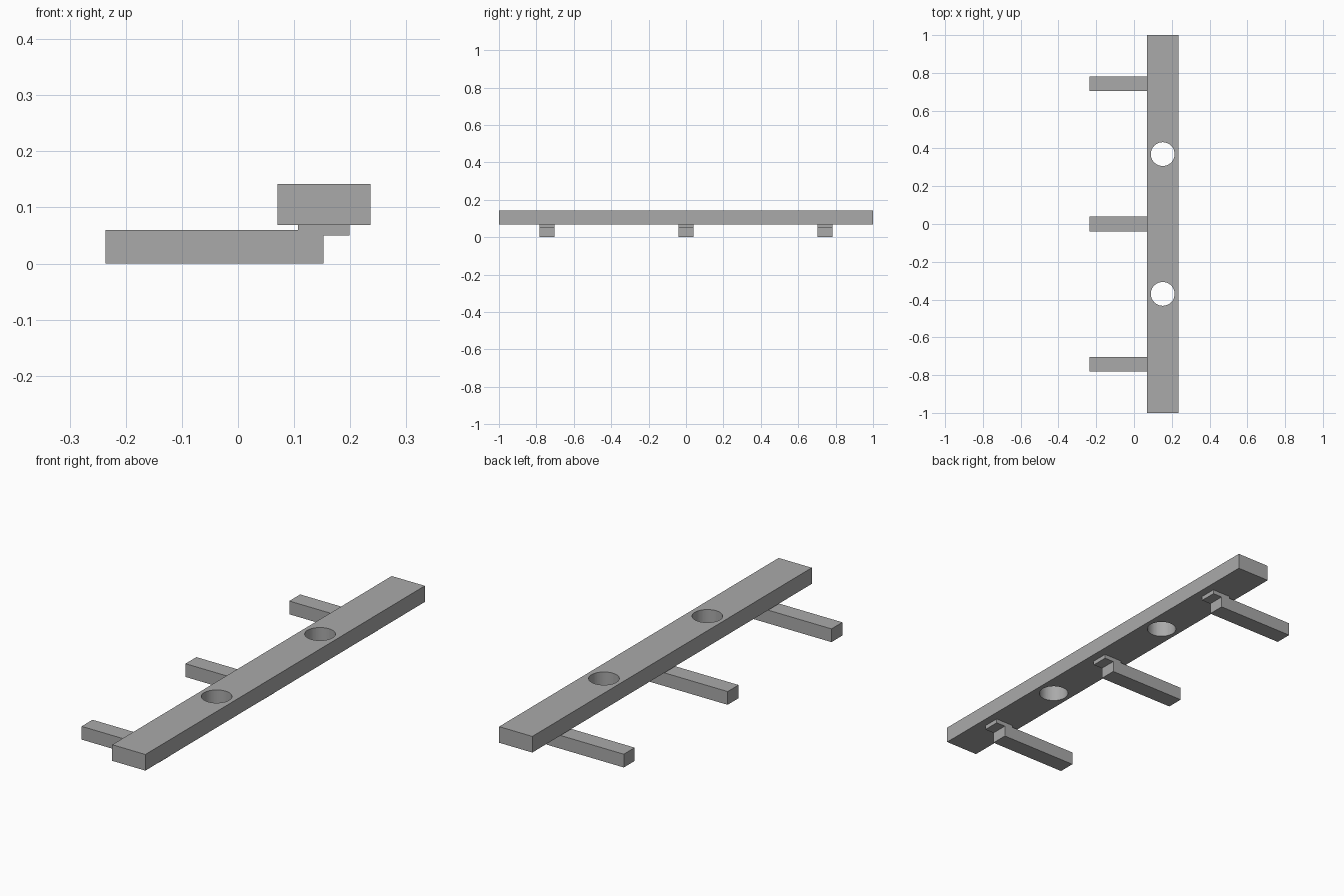
import bpy, bmesh, math

if "Cube" in bpy.data.objects:
    bpy.data.objects.remove(bpy.data.objects["Cube"])

grey = bpy.data.materials.new("plain_grey")
grey.diffuse_color = (0.4, 0.4, 0.4, 1)
grey.use_nodes = True
grey.node_tree.nodes["Principled BSDF"].inputs["Base Color"].default_value = grey.diffuse_color


def prism(name, outline, y0, y1):
    """Extrude an (x, z) outline along y."""
    bm = bmesh.new()
    face = bm.faces.new([bm.verts.new((x, y0, z)) for x, z in outline])
    ext = bmesh.ops.extrude_face_region(bm, geom=[face])
    moved = [v for v in ext["geom"] if isinstance(v, bmesh.types.BMVert)]
    bmesh.ops.translate(bm, verts=moved, vec=(0, y1 - y0, 0))
    bmesh.ops.recalc_face_normals(bm, faces=bm.faces)
    mesh = bpy.data.meshes.new(name)
    bm.to_mesh(mesh)
    bm.free()
    mesh.materials.append(grey)
    obj = bpy.data.objects.new(name, mesh)
    bpy.context.collection.objects.link(obj)
    return obj


# Long plank
x0, x1, z0, z1 = 0.07, 0.236, 0.069, 0.142
plank = prism("plank", [(x0, z0), (x1, z0), (x1, z1), (x0, z1)], -1, 1)

# Two round through holes
for y in (-0.37, 0.37):
    bpy.ops.mesh.primitive_cylinder_add(vertices=64, radius=0.063, depth=0.4,
                                        location=(0.152, y, 0.1))
    cutter = bpy.context.object
    cutter.name = "hole_cutter"
    cutter.data.materials.append(grey)
    cutter.hide_render = True
    cutter.hide_set(True)
    cut = plank.modifiers.new("hole", "BOOLEAN")
    cut.operation = "DIFFERENCE"
    cut.solver = "EXACT"
    cut.object = cutter

# Smooth the hole walls, keep the edges sharp
bpy.ops.object.select_all(action="DESELECT")
plank.select_set(True)
bpy.context.view_layer.objects.active = plank
bpy.ops.object.shade_smooth_by_angle(angle=math.radians(30))

# Three arms, each with a raised, stepped mounting tab under the plank
arm_outline = [(-0.236, 0), (0.152, 0), (0.152, 0.05), (0.199, 0.05),
               (0.199, z0), (0.107, z0), (0.107, 0.06), (-0.236, 0.06)]
for y in (-0.743, 0, 0.743):
    prism("arm", arm_outline, y - 0.039, y + 0.039)
